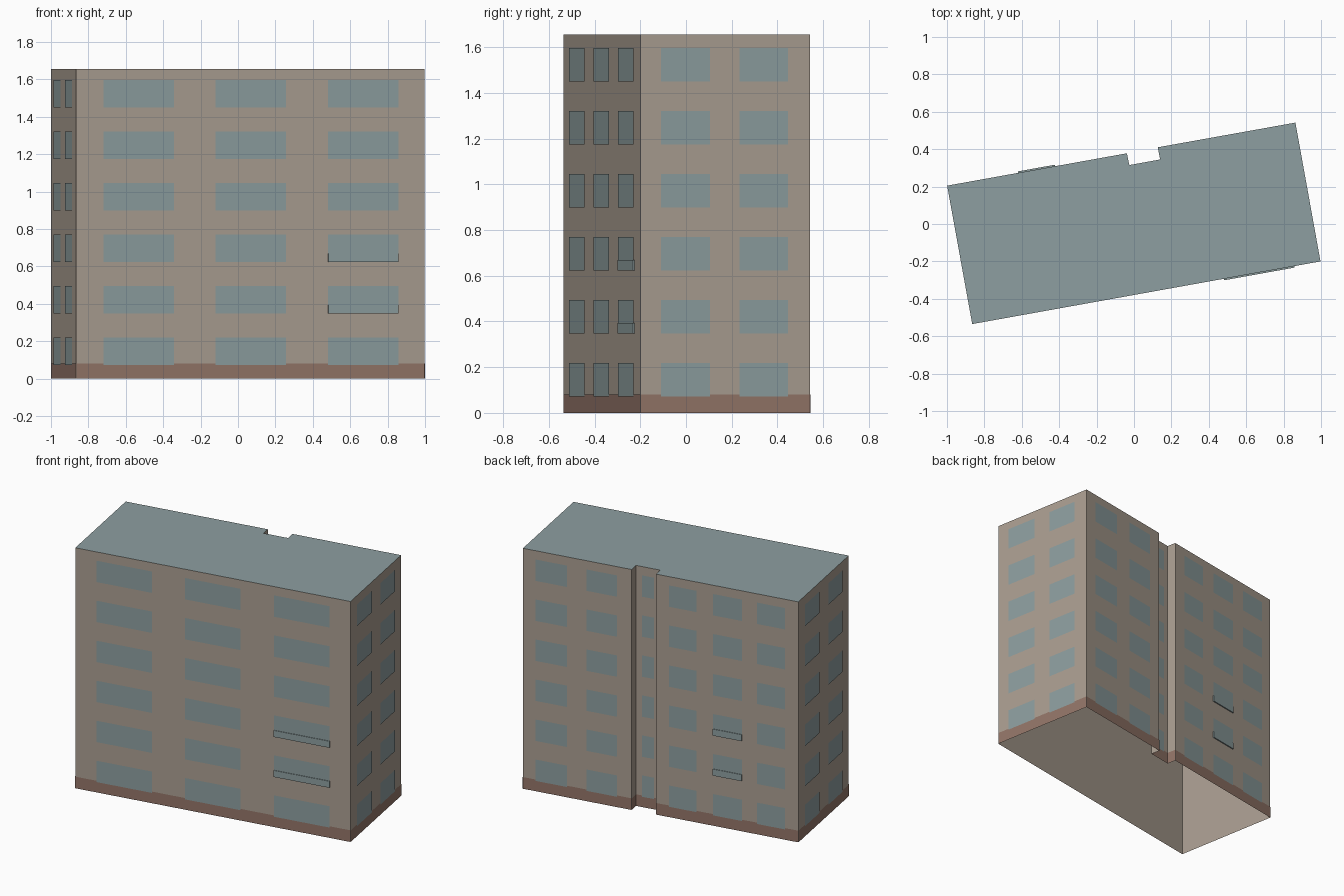
import bpy
import bmesh
from mathutils import Vector

cube = bpy.data.objects.get("Cube")
if cube:
    bpy.data.objects.remove(cube, do_unlink=True)


def linear(c):
    c /= 255
    return c / 12.92 if c <= 0.04045 else ((c + 0.055) / 1.055) ** 2.4


def material(name, *rgb):
    mat = bpy.data.materials.new(name)
    color = (*[linear(c) for c in rgb], 1)
    mat.diffuse_color = color
    mat.use_nodes = True
    bsdf = next(n for n in mat.node_tree.nodes if n.type == 'BSDF_PRINCIPLED')
    bsdf.inputs["Base Color"].default_value = color
    return mat


WALL = material("beige wall", 170, 158, 145)
BRICK = material("brown plinth", 147, 117, 104)
GLASS = material("grey blue glass", 141, 158, 159)
ROOF = material("grey blue roof", 141, 159, 161)

HEIGHT = 1.655
PLINTH = 0.08
FLOORS, FLOOR_STEP = 6, 0.2755
SILL, WINDOW_HEIGHT = 0.072, 0.147

# Footprint, counter-clockwise from the front left corner, with the back recess
FOOTPRINT = [Vector(p) for p in (
    (-0.865, -0.535), (0.997, -0.2), (0.863, 0.542), (0.127, 0.41),
    (0.14, 0.345), (-0.025, 0.315), (-0.038, 0.378), (-0.999, 0.205))]
# Window columns per wall, as fractions of that wall's length
PAIR = [(0.12, 0.41), (0.585, 0.87)]
COLUMNS = {0: [(0.078, 0.28), (0.4, 0.602), (0.723, 0.925)],
           1: PAIR, 2: PAIR, 4: [(0.25, 0.75)],
           6: [(0.09, 0.285), (0.4, 0.605), (0.71, 0.91)], 7: PAIR}
# Parapet panels: wall and column, on the second and third floors
PANELS = [(0, 2), (6, 1)]


def make_object(name, bm, mat):
    mesh = bpy.data.meshes.new(name)
    bm.to_mesh(mesh)
    bm.free()
    mesh.materials.append(mat)
    obj = bpy.data.objects.new(name, mesh)
    bpy.context.collection.objects.link(obj)
    return obj


def wall_point(wall, t, z, out=0.0):
    a, b = FOOTPRINT[wall], FOOTPRINT[(wall + 1) % len(FOOTPRINT)]
    d = (b - a).normalized()
    p = a.lerp(b, t) + Vector((d.y, -d.x)) * out
    return (p.x, p.y, z)


def add_quad(bm, wall, t0, t1, z0, z1, out=0.0):
    corners = ((t0, z0), (t1, z0), (t1, z1), (t0, z1))
    return bm.faces.new([bm.verts.new(wall_point(wall, t, z, out))
                         for t, z in corners])


def add_plate(bm, wall, t0, t1, z0, z1, depth):
    face = add_quad(bm, wall, t0, t1, z0, z1)
    new = bmesh.ops.extrude_face_region(bm, geom=[face])["geom"]
    shift = Vector(wall_point(wall, 0, 0, depth)) - Vector(wall_point(wall, 0, 0))
    bmesh.ops.translate(bm, vec=shift,
                        verts=[v for v in new if isinstance(v, bmesh.types.BMVert)])


# Outer walls, open underneath, and the painted plinth band
walls, plinth = bmesh.new(), bmesh.new()
for w in range(len(FOOTPRINT)):
    add_quad(walls, w, 0, 1, 0, HEIGHT)
    add_quad(plinth, w, 0, 1, 0, PLINTH, 0.002)
for bm in (walls, plinth):
    bmesh.ops.remove_doubles(bm, verts=bm.verts, dist=0.0005)
make_object("walls", walls, WALL)
make_object("plinth", plinth, BRICK)

# Flat roof
roof = bmesh.new()
roof.faces.new([roof.verts.new((p.x, p.y, HEIGHT)) for p in FOOTPRINT])
make_object("roof", roof, ROOF)

# Windows on every floor
windows = bmesh.new()
for w, columns in COLUMNS.items():
    for floor in range(FLOORS):
        z = SILL + floor * FLOOR_STEP
        for t0, t1 in columns:
            add_quad(windows, w, t0, t1, z, z + WINDOW_HEIGHT, 0.004)
make_object("windows", windows, GLASS)

# Slim parapet panels in front of some windows
panels = bmesh.new()
for w, column in PANELS:
    t0, t1 = COLUMNS[w][column]
    for floor in (1, 2):
        z = SILL + floor * FLOOR_STEP
        add_plate(panels, w, t0, t1, z, z + 0.045, 0.008)
bmesh.ops.recalc_face_normals(panels, faces=panels.faces)
make_object("parapet_panels", panels, GLASS)
